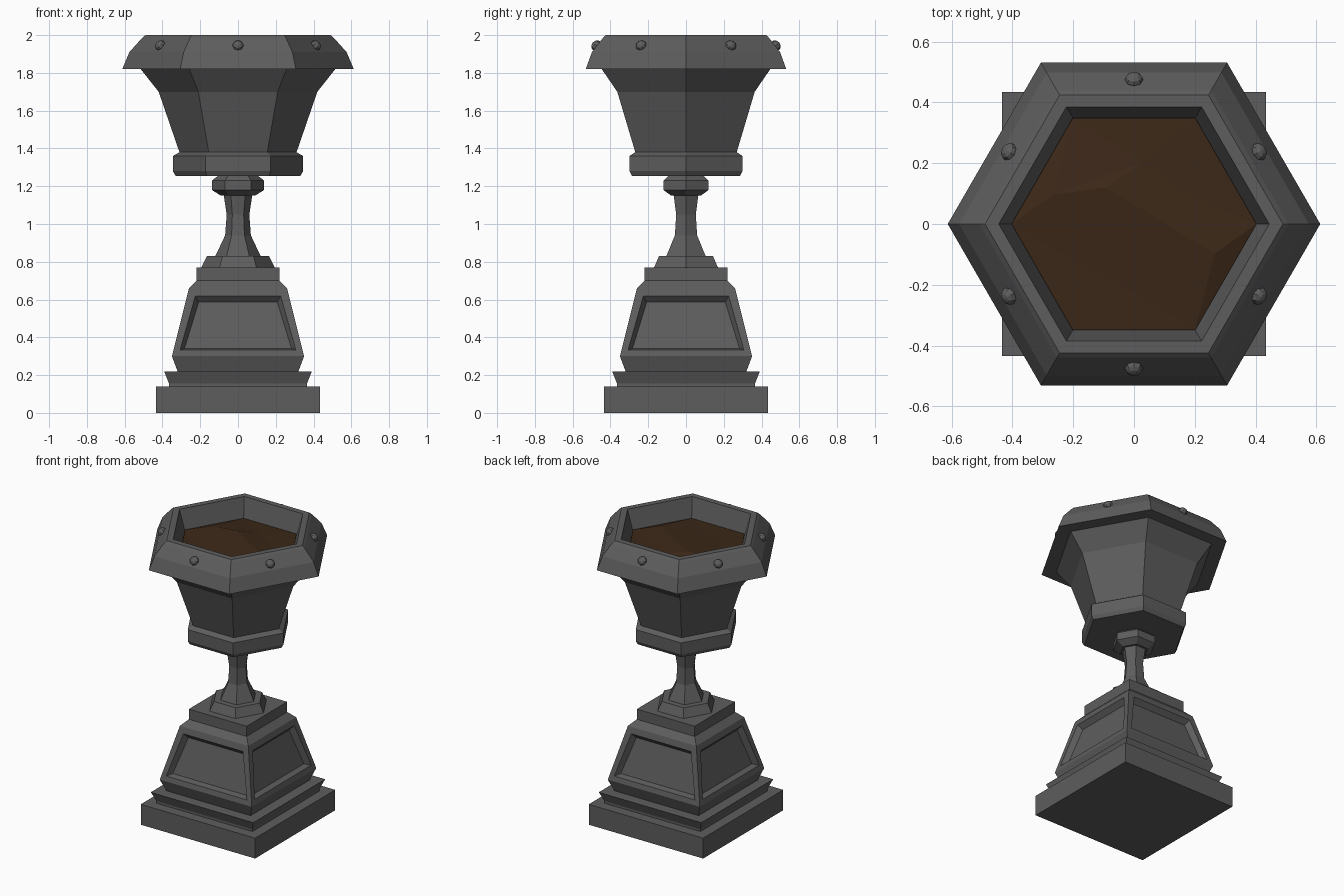
import bpy, bmesh, math, random
from mathutils import Matrix, Vector

if "Cube" in bpy.data.objects:
    bpy.data.objects.remove(bpy.data.objects["Cube"])

random.seed(4)


def material(name, rgb):
    m = bpy.data.materials.new(name)
    m.diffuse_color = (*rgb, 1)
    m.use_nodes = True
    m.node_tree.nodes["Principled BSDF"].inputs["Base Color"].default_value = m.diffuse_color
    return m


STONE = material("dark_stone", (0.11, 0.11, 0.11))
SOIL = material("soil", (0.045, 0.021, 0.009))


def finish(name, bm, mat=STONE):
    me = bpy.data.meshes.new(name)
    bm.to_mesh(me)
    bm.free()
    me.materials.append(mat)
    ob = bpy.data.objects.new(name, me)
    bpy.context.collection.objects.link(ob)
    return ob


def turned(profile, sides):
    """Stack of n-sided rings (radius, z), capped at both ends.
    Square rings take half-width as radius."""
    bm = bmesh.new()
    off, k = (math.pi / 4, math.sqrt(2)) if sides == 4 else (0, 1)
    rings = []
    for r, z in profile:
        rings.append([bm.verts.new((k * r * math.cos(off + math.tau * i / sides),
                                    k * r * math.sin(off + math.tau * i / sides), z))
                      for i in range(sides)])
    for a, b in zip(rings, rings[1:]):
        for i in range(sides):
            j = (i + 1) % sides
            bm.faces.new((a[i], a[j], b[j], b[i]))
    bm.faces.new(rings[0][::-1])
    bm.faces.new(rings[-1])
    bmesh.ops.recalc_face_normals(bm, faces=bm.faces[:])
    return bm


# Square base slab and moulding
finish("base_slab", turned([(.435, 0), (.435, .14)], 4))
finish("base_moulding", turned([(.365, .14), (.365, .155), (.39, .218), (.37, .22)], 4))

# Tapered pedestal with a recessed panel on each side
bm = turned([(.32, .22), (.35, .30), (.26, .66), (.22, .70)], 4)
bm.normal_update()
panels = [f for f in bm.faces
          if .45 < f.calc_center_median().z < .51 and abs(f.normal.z) < .5]
bmesh.ops.inset_individual(bm, faces=panels, thickness=.055, depth=0)
bm.normal_update()
bmesh.ops.inset_individual(bm, faces=panels, thickness=.03, depth=-.035)
finish("pedestal", bm)
finish("pedestal_cap", turned([(.22, .70), (.22, .77)], 4))

# Hexagonal stem with foot and collar
finish("stem", turned([(.195, .77), (.165, .83), (.12, .83), (.068, .94), (.06, 1.05),
                       (.075, 1.15), (.09, 1.15), (.138, 1.18), (.138, 1.23),
                       (.10, 1.26)], 6))

# Hexagonal bowl with overhanging rim and hollow top
finish("bowl", turned([(.33, 1.255), (.345, 1.28), (.345, 1.36), (.31, 1.38),
                       (.42, 1.70), (.515, 1.82), (.613, 1.82), (.575, 1.91),
                       (.508, 1.985), (.49, 2.0), (.445, 2.0), (.398, 1.84)], 6))

# Uneven soil filling
bm = bmesh.new()
edge = [bm.verts.new((.403 * math.cos(math.tau * i / 6),
                      .403 * math.sin(math.tau * i / 6), 1.87)) for i in range(6)]
mid = []
for i in range(6):
    a = math.tau * (i + .5) / 6 + random.uniform(-.2, .2)
    r = random.uniform(.2, .3)
    mid.append(bm.verts.new((r * math.cos(a), r * math.sin(a),
                             1.88 + random.uniform(-.015, .025))))
top = bm.verts.new((-.09, .12, 1.90))
for i in range(6):
    j = (i + 1) % 6
    bm.faces.new((edge[i], edge[j], mid[i]))
    bm.faces.new((mid[i], edge[j], mid[j]))
    bm.faces.new((mid[i], mid[j], top))
finish("soil", bm, SOIL)

# One low-poly rivet on each rim face
for i in range(6):
    a = math.tau * (i + .5) / 6
    n = Vector((math.cos(a), math.sin(a), .8)).normalized()
    bm = bmesh.new()
    bmesh.ops.create_uvsphere(
        bm, u_segments=8, v_segments=6, radius=.03,
        matrix=Matrix.Translation((.475 * math.cos(a), .475 * math.sin(a), 1.945))
        @ n.to_track_quat('Z', 'Y').to_matrix().to_4x4()
        @ Matrix.Diagonal((1, 1, .8, 1)))
    finish(f"rivet_{i + 1}", bm)
